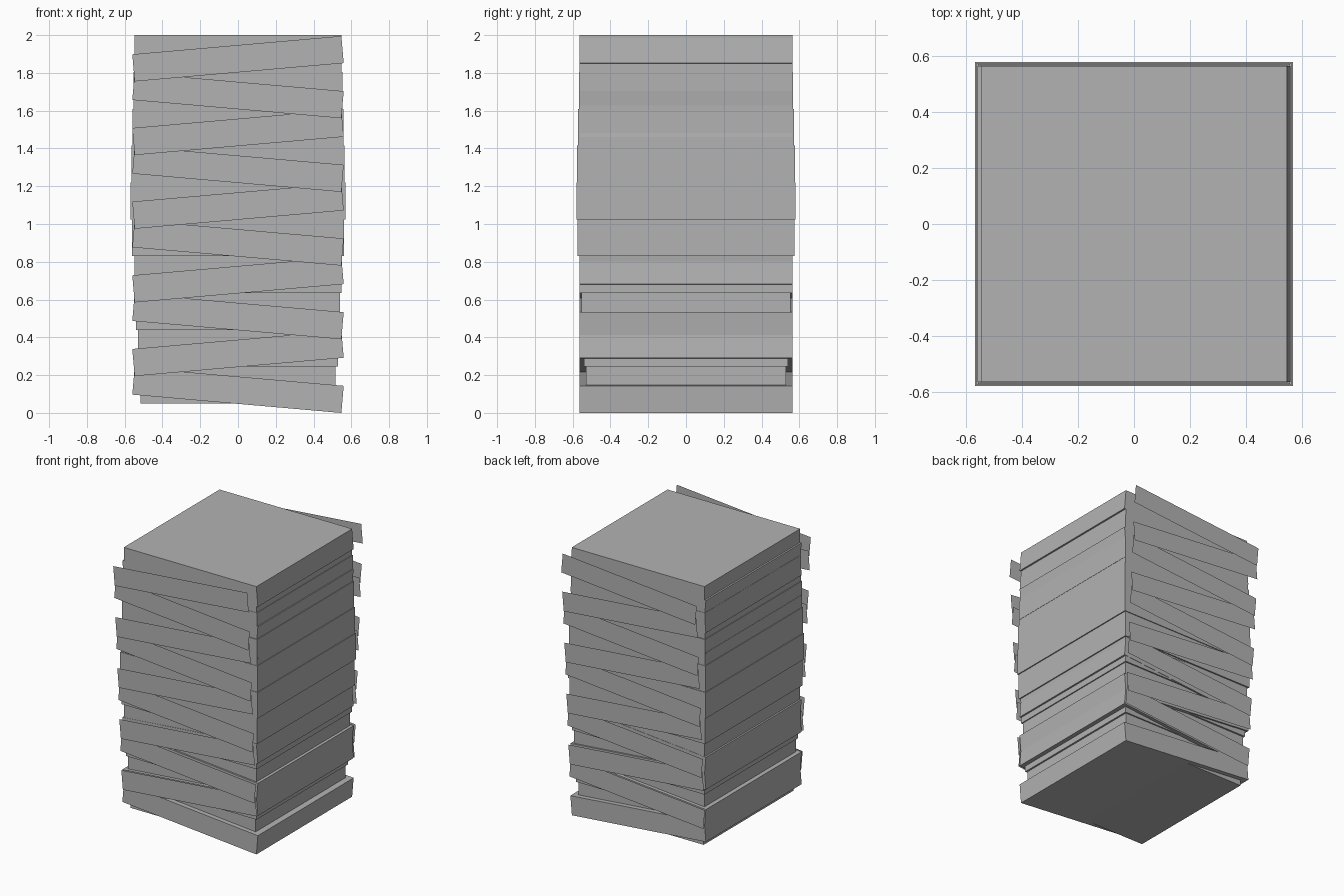
import bpy, bmesh, math
from mathutils import Matrix

if "Cube" in bpy.data.objects:
    bpy.data.objects.remove(bpy.data.objects["Cube"])

grey = bpy.data.materials.new("stone_grey")
grey.diffuse_color = (0.45, 0.45, 0.45, 1)
grey.use_nodes = True
grey.node_tree.nodes["Principled BSDF"].inputs["Base Color"].default_value = grey.diffuse_color


def finish(name, bm):
    mesh = bpy.data.meshes.new(name)
    bm.to_mesh(mesh)
    bm.free()
    mesh.materials.append(grey)
    ob = bpy.data.objects.new(name, mesh)
    bpy.context.collection.objects.link(ob)
    return ob


def box(name, hx, hy, hz, z, tilt=0.0):
    bm = bmesh.new()
    bmesh.ops.create_cube(bm, size=2, matrix=Matrix.Translation((0, 0, z))
                          @ Matrix.Rotation(tilt, 4, 'Y')
                          @ Matrix.Diagonal((hx, hy, hz, 1)))
    return finish(name, bm)


def sheet(name, hx, hz, y, z, tilt):
    # Single flat panel standing in the xz plane, facing away from the centre
    bm = bmesh.new()
    corners = [(-hx, -hz), (hx, -hz), (hx, hz), (-hx, hz)]
    if y > 0:
        corners.reverse()
    m = Matrix.Translation((0, y, z)) @ Matrix.Rotation(tilt, 4, 'Y')
    bm.faces.new([bm.verts.new(m @ Matrix.Translation((a, 0, b)).translation)
                  for a, b in corners])
    return finish(name, bm)


PITCH = 0.195
TILT = math.radians(5)
core_x = [.517, .53, .54, .548, .56, .568, .563, .558, .553, .548]
core_y = [.53, .54, .553, .563, .574, .58, .576, .573, .567, .565]

for i in range(10):
    # Bulging core, stacked in ten blocks
    box(f"core_block_{i + 1}", core_x[i], core_y[i], PITCH / 2,
        0.05 + PITCH * (i + 0.5))
    # Slabs tilted alternately right and left
    z = 0.12 + PITCH * i
    tilt = TILT if i % 2 == 0 else -TILT
    box(f"tilted_slab_{i + 1}", 0.5555, 0.565, 0.072, z, tilt)
    # Front and back panels, standing further out towards the top
    if i:
        out = 0.565 + 0.012 * i
        sheet(f"front_panel_{i + 1}", 0.5555, 0.072, -out, z, tilt)
        sheet(f"back_panel_{i + 1}", 0.5555, 0.072, out, z, tilt)
